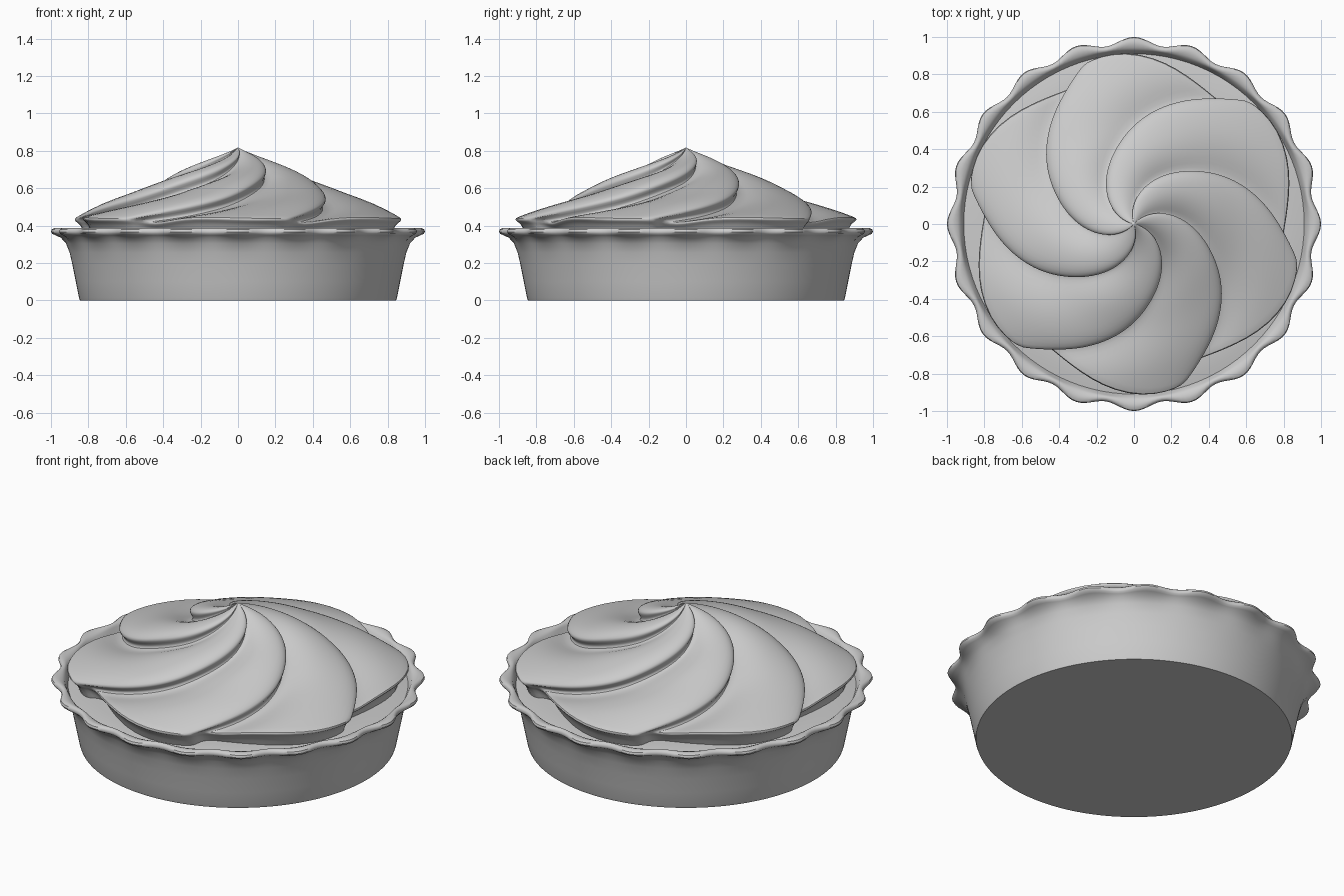
import bpy, bmesh, math

if "Cube" in bpy.data.objects:
    bpy.data.objects.remove(bpy.data.objects["Cube"])


def lookup(table, x):
    """Smooth interpolation through (x, y) points."""
    n = len(table)
    i = 0
    while i < n - 2 and x > table[i + 1][0]:
        i += 1
    (x0, y0), (x1, y1) = table[i], table[i + 1]

    def slope(k):
        a, b = table[max(k - 1, 0)], table[min(k + 1, n - 1)]
        return (b[1] - a[1]) / (b[0] - a[0])
    h = x1 - x0
    t = (x - x0) / h
    return ((2*t**3 - 3*t**2 + 1) * y0 + (t**3 - 2*t**2 + t) * h * slope(i)
            + (3*t**2 - 2*t**3) * y1 + (t**3 - t**2) * h * slope(i + 1))


def skin(name, rings, cap_start=None, cap_end=None, subdiv=0, angle=40):
    """Bridge closed rings of points; optional pole points close the ends."""
    bm = bmesh.new()
    loops = [[bm.verts.new(p) for p in ring] for ring in rings]
    n = len(loops[0])
    for a, b in zip(loops, loops[1:]):
        for i in range(n):
            j = (i + 1) % n
            bm.faces.new((a[i], a[j], b[j], b[i]))
    for loop, pole in ((loops[0], cap_start), (loops[-1], cap_end)):
        if pole:
            v = bm.verts.new(pole)
            for i in range(n):
                bm.faces.new((loop[i], loop[(i + 1) % n], v))
    bmesh.ops.recalc_face_normals(bm, faces=bm.faces)
    mesh = bpy.data.meshes.new(name)
    bm.to_mesh(mesh)
    bm.free()
    ob = bpy.data.objects.new(name, mesh)
    bpy.context.collection.objects.link(ob)
    bpy.ops.object.select_all(action='DESELECT')
    bpy.context.view_layer.objects.active = ob
    ob.select_set(True)
    bpy.ops.object.shade_smooth_by_angle(angle=math.radians(angle))
    if subdiv:
        m = ob.modifiers.new("smooth", 'SUBSURF')
        m.levels = m.render_levels = subdiv
    return ob


def lathe(profile, steps=240, waves=20):
    """Rings from (radius, z, wave depth) points."""
    rings = []
    for r, z, w in profile:
        ring = []
        for i in range(steps):
            a = 2 * math.pi * i / steps
            q = r - w * (0.5 - 0.5 * math.cos(waves * a))
            ring.append((q * math.cos(a), q * math.sin(a), z))
        rings.append(ring)
    return rings


# Dish with a scalloped rim
dish = [(.845, 0, 0), (.85, .015, 0), (.867, .1, 0), (.885, .19, 0), (.90, .255, 0),
        (.92, .305, .005), (.947, .335, .015), (.975, .348, .028), (.993, .356, .036),
        (1.0, .367, .04), (.996, .379, .04), (.982, .386, .035), (.962, .386, .025),
        (.942, .38, .012), (.928, .37, .003), (.915, .345, 0), (.90, .315, 0)]
skin("pie_dish", lathe(dish), cap_start=(0, 0, 0))

# Flat filling inside the dish
skin("filling", lathe([(.91, .335, 0), (.87, .342, 0), (.8, .35, 0)], 96), cap_end=(0, 0, .35))

# Swirled cream: six overlapping lobes
EDGE = [(0, 172), (.1, 152), (.25, 127), (.41, 104), (.61, 80.5), (.72, 67), (.81, 56), (.92, 45)]
RIDGE = [(0, .815), (.1, .775), (.25, .715), (.42, .645), (.575, .575), (.75, .505), (.92, .438)]
STEP = [(0, 0), (.1, .03), (.3, .075), (.7, .08), (.92, .045)]
# (position across lobe, height factor, outer radius)
SECTION = [(-.06, -1, .80), (.05, -.95, .81), (.2, -.6, .83), (.4, -.25, .865), (.6, -.03, .9),
           (.8, .06, .925), (.93, .02, .92), (1, -.15, .905), (1.005, -.35, .88), (.94, -.75, .83)]


def cream_ring(s, shrink=1.0, drop=0.0, low=None):
    ring = []
    for lobe in range(6):
        for t, dz, outer in SECTION:
            r = s * outer
            a = math.radians(lookup(EDGE, r) - 60 * (1 - t) + 60 * lobe)
            z = low if low else lookup(RIDGE, r) + dz * lookup(STEP, r) - drop
            ring.append((r * shrink * math.cos(a), r * shrink * math.sin(a), z))
    return ring


rings = [cream_ring(.03 + .97 * i / 25) for i in range(26)]
rings += [cream_ring(1, .995, .015), cream_ring(1, .96, .03), cream_ring(1, .93, low=.34)]
skin("swirled_cream", rings, cap_start=(0, 0, .818), subdiv=1, angle=60)
